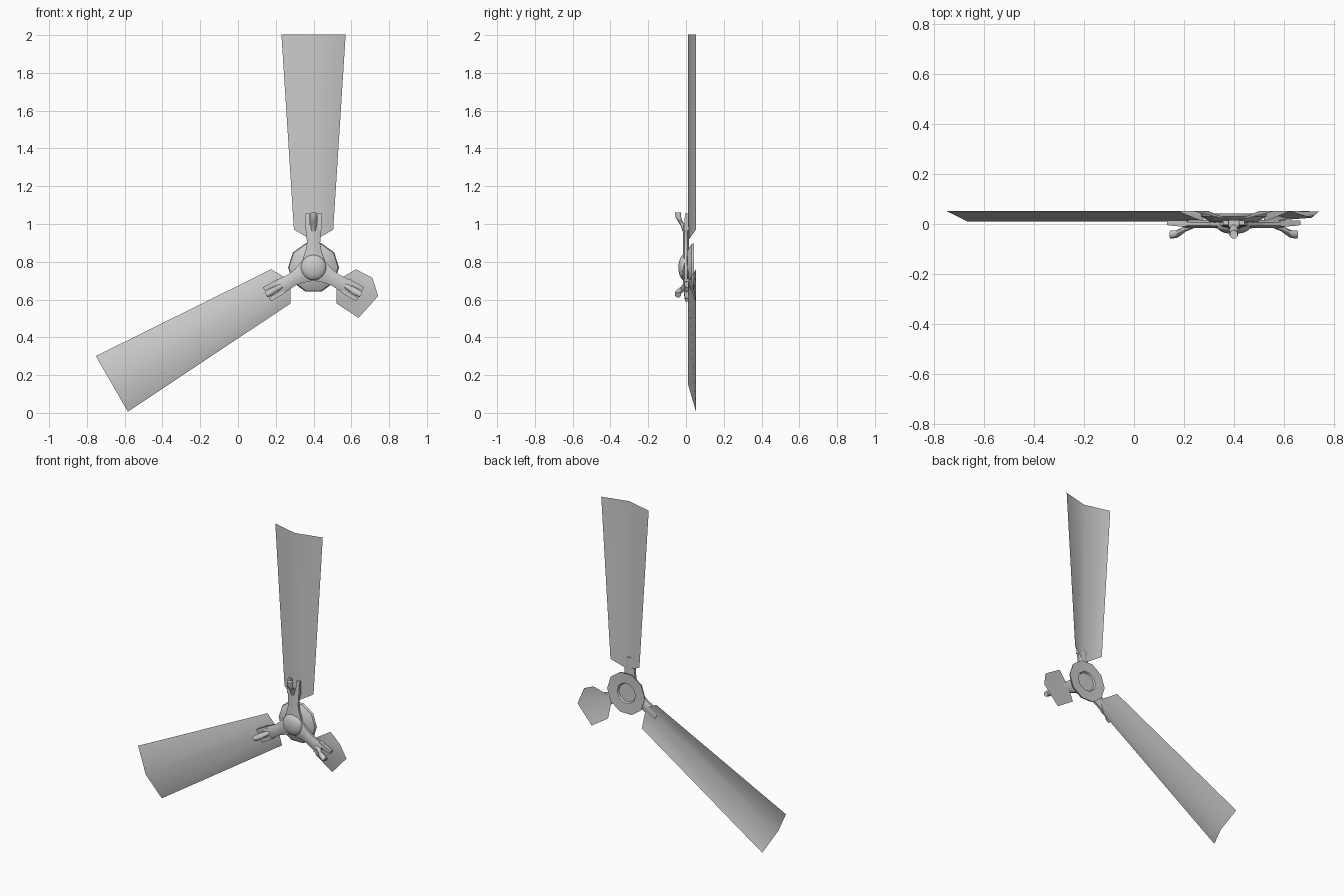
import bpy
from math import cos, sin, pi, radians

if "Cube" in bpy.data.objects:
    bpy.data.objects.remove(bpy.data.objects["Cube"])

HUB_X, HUB_Z = 0.40, 0.77
ANGLES = (90, 210, -30)


def place(a, r, t, y):
    """Radial r, sideways t, depth y -> world position for a blade angle."""
    c, s = cos(radians(a)), sin(radians(a))
    return (HUB_X + r * c - t * s, y, HUB_Z + r * s + t * c)


def make(name, verts, faces, angle=40):
    me = bpy.data.meshes.new(name)
    me.from_pydata(verts, [], faces)
    ob = bpy.data.objects.new(name, me)
    bpy.context.collection.objects.link(ob)
    bpy.ops.object.select_all(action='DESELECT')
    ob.select_set(True)
    bpy.context.view_layer.objects.active = ob
    bpy.ops.object.mode_set(mode='EDIT')
    bpy.ops.mesh.select_all(action='SELECT')
    bpy.ops.mesh.normals_make_consistent(inside=False)
    bpy.ops.object.mode_set(mode='OBJECT')
    bpy.ops.object.shade_smooth_by_angle(angle=radians(angle))
    return ob


def tube(name, a, rings, n=8):
    """Loft of ellipses: (r, y, half width, half depth, sideways offset)."""
    verts = []
    for r, y, w, d, off in rings:
        for i in range(n):
            q = 2 * pi * (i + 0.5) / n
            verts.append(place(a, r, off + w * cos(q), y + d * sin(q)))
    faces = [(k * n + i, k * n + (i + 1) % n, (k + 1) * n + (i + 1) % n, (k + 1) * n + i)
             for k in range(len(rings) - 1) for i in range(n)]
    faces += [tuple(range(n)), tuple(range(len(verts) - n, len(verts)))]
    return make(name, verts, faces, 50)


def lathe(name, profile, n):
    """Spin (radius, y) profile round the hub axis."""
    verts = [place(90 + 360 * (i + 0.5) / n, r, 0, y) for r, y in profile for i in range(n)]
    faces = [(k * n + i, k * n + (i + 1) % n, (k + 1) * n + (i + 1) % n, (k + 1) * n + i)
             for k in range(len(profile) - 1) for i in range(n)]
    faces += [tuple(range(n)), tuple(range(len(verts) - n, len(verts)))]
    return make(name, verts, faces, 35)


# Blades: folded sheets, two whole and one snapped short
root = [(0.2, -0.104, 0.053), (0.14, 0, 0.01), (0.2, 0.104, 0.053)]
whole_tip = [(1.233, -0.17, 0.053), (1.233, 0, 0.01), (1.233, 0.17, 0.053)]
broken_tip = [(0.34, -0.112, 0.053), (0.372, 0.04, 0.05), (0.298, 0.108, 0.025)]
for i, a in enumerate(ANGLES):
    tip = broken_tip if i == 2 else whole_tip
    make(("blade_upper", "blade_left", "blade_broken")[i],
         [place(a, *p) for p in root + tip],
         [(0, 1, 4, 3), (1, 2, 5, 4)], 60)

# Hub: dished back plate and front dome
lathe("hub_plate", [(0.02, 0.03), (0.06, 0.03), (0.066, 0.04), (0.135, 0.043),
                    (0.13, 0.03), (0.095, 0.008), (0.02, 0.0)], 10)
dome = [(0.068, 0.005)] + [(0.068 * cos(q), -0.01 - 0.03 * sin(q))
                           for q in [k * pi / 13 for k in range(7)]]
lathe("hub_dome", dome, 20)

# Arms with flat side claws and a forward-curling middle prong
for a in ANGLES:
    tube("arm", a, [(0.0, 0, 0.07, 0.018, 0), (0.05, 0, 0.06, 0.019, 0),
                    (0.09, 0, 0.045, 0.018, 0), (0.13, 0, 0.038, 0.018, 0),
                    (0.18, 0, 0.041, 0.018, 0), (0.225, 0.002, 0.046, 0.016, 0)])
    for s in (-1, 1):
        tube("side_claw", a, [(0.195, 0.002, 0.017, 0.018, s * 0.03),
                              (0.25, 0.003, 0.016, 0.016, s * 0.031),
                              (0.285, 0.005, 0.015, 0.013, s * 0.032)], 4)
    tube("middle_prong", a, [(0.19, -0.005, 0.014, 0.014, 0), (0.225, -0.017, 0.016, 0.014, 0),
                             (0.243, -0.03, 0.018, 0.013, 0), (0.265, -0.04, 0.019, 0.016, 0),
                             (0.29, -0.042, 0.016, 0.018, 0)])
